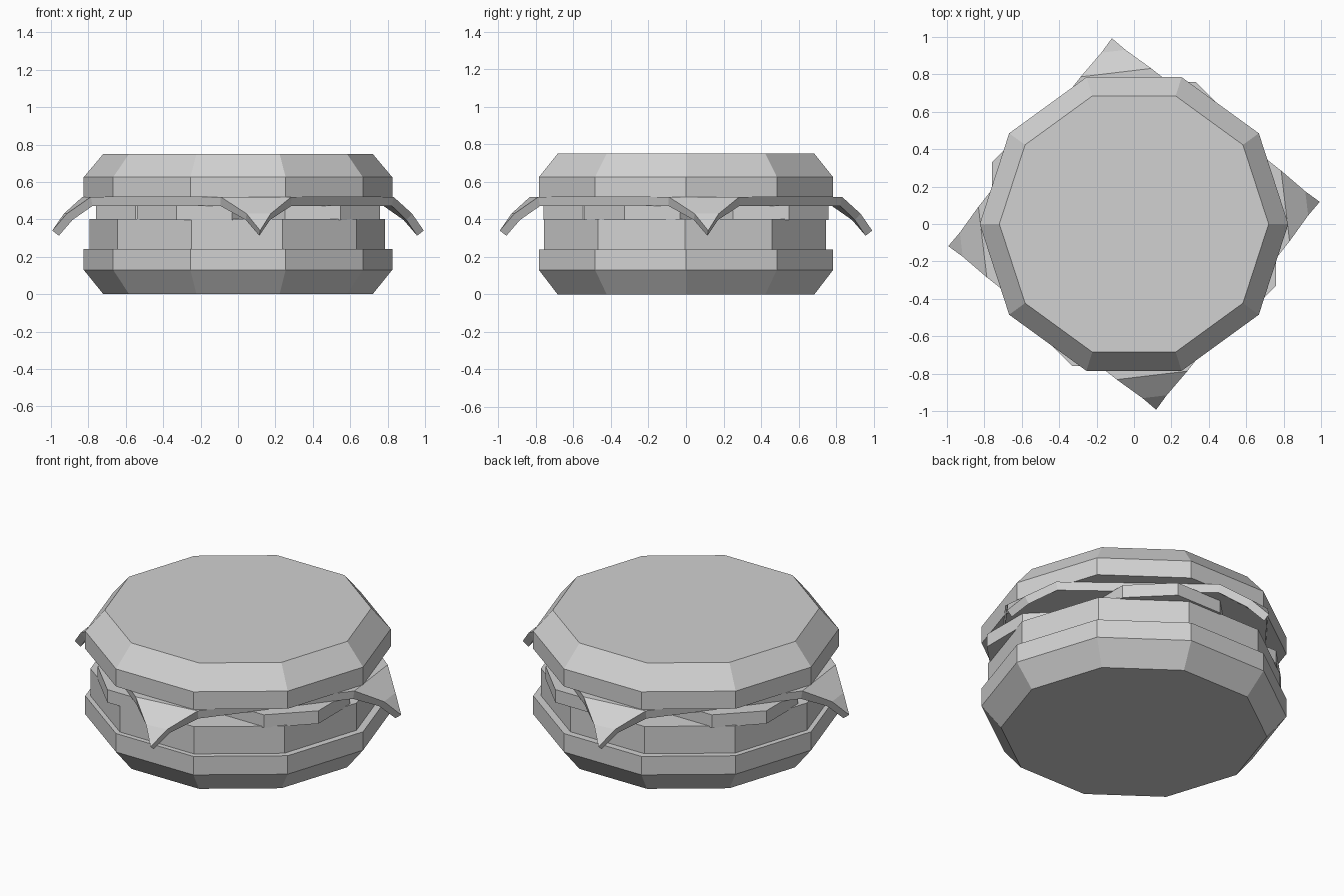
import bpy, bmesh
from math import cos, sin, pi, radians

if "Cube" in bpy.data.objects:
    bpy.data.objects.remove(bpy.data.objects["Cube"], do_unlink=True)

grey = bpy.data.materials.new("plain grey")
grey.use_nodes = True
colour = (0.64, 0.64, 0.64, 1)
grey.diffuse_color = colour
grey.node_tree.nodes["Principled BSDF"].inputs["Base Color"].default_value = colour


def add_object(name, bm):
    bmesh.ops.recalc_face_normals(bm, faces=bm.faces)
    mesh = bpy.data.meshes.new(name)
    bm.to_mesh(mesh)
    bm.free()
    mesh.materials.append(grey)
    obj = bpy.data.objects.new(name, mesh)
    bpy.context.collection.objects.link(obj)
    return obj


def disc(name, profile, sides, centre=(0, 0), turn=0.0):
    """Stack of polygon rings given as (radius, height), capped at both ends."""
    bm = bmesh.new()
    rings = []
    for r, z in profile:
        angles = [turn + 2 * pi * i / sides for i in range(sides)]
        rings.append([bm.verts.new((centre[0] + r * cos(a), centre[1] + r * sin(a), z))
                      for a in angles])
    for low, high in zip(rings, rings[1:]):
        for i in range(sides):
            j = (i + 1) % sides
            bm.faces.new((low[i], low[j], high[j], high[i]))
    bm.faces.new(rings[0][::-1])
    bm.faces.new(rings[-1])
    return add_object(name, bm)


# Buns and patty: ten-sided discs
disc("bottom_bun", [(0.72, 0), (0.825, 0.13), (0.825, 0.24)], 10)
disc("patty", [(0.79, 0.24), (0.79, 0.402)], 10, (-0.005, -0.005))
disc("top_bun", [(0.825, 0.52), (0.825, 0.625), (0.72, 0.75)], 10)

# Four overlapping eight-sided slices arranged in a pinwheel
x, y = -0.18, -0.40
for n in range(4):
    disc(f"round_slice_{n + 1}", [(0.39, 0.396), (0.39, 0.473)], 8, (x, y), pi / 8)
    x, y = -y, x

# Square cheese sheet with four corners folded down
bm = bmesh.new()
middle = []
for n in range(4):
    a = radians(6.8) + n * pi / 2

    def vert(u, v, z):
        return bm.verts.new((u * cos(a) - v * sin(a), u * sin(a) + v * cos(a), z))

    fold_a, fold_b = vert(0.815, -0.19, 0.52), vert(0.815, 0.19, 0.52)
    bend_a, bend_b = vert(0.93, -0.065, 0.43), vert(0.93, 0.065, 0.43)
    tip = vert(1.0, 0, 0.34)
    middle += [fold_a, fold_b]
    bm.faces.new((fold_a, bend_a, bend_b, fold_b))
    bm.faces.new((bend_a, tip, bend_b))
bm.faces.new(middle)
cheese = add_object("cheese_slice", bm)
if cheese.data.polygons[-1].normal.z < 0:
    cheese.data.flip_normals()
thick = cheese.modifiers.new("thickness", "SOLIDIFY")
thick.thickness = 0.045
thick.offset = -1
thick.use_even_offset = True
